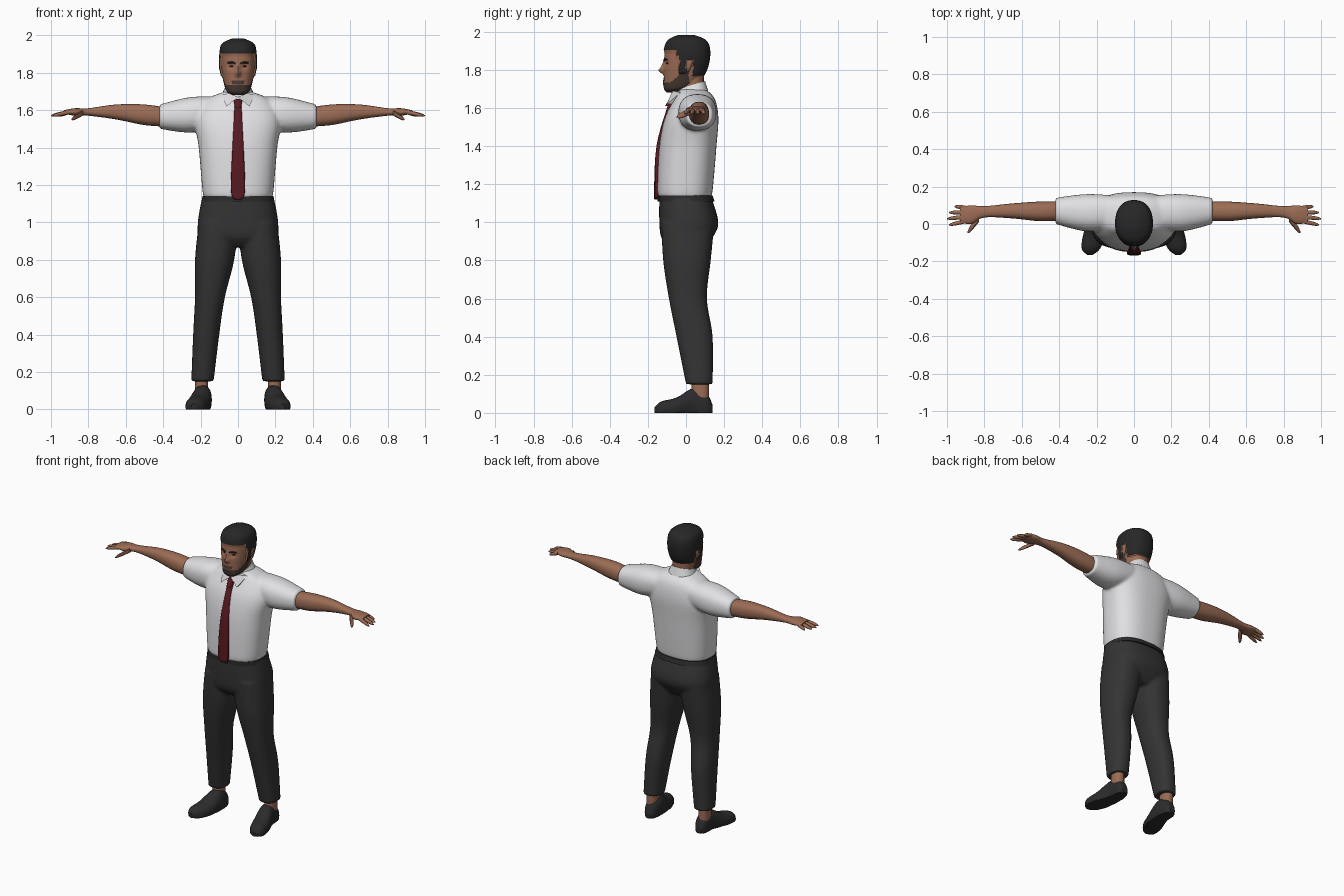
import bpy, bmesh, math
from mathutils import Vector

cube = bpy.data.objects.get("Cube")
if cube:
    bpy.data.objects.remove(cube, do_unlink=True)


def material(name, *colour):
    mat = bpy.data.materials.new(name)
    mat.use_nodes = True
    mat.diffuse_color = (*colour, 1)
    mat.node_tree.nodes["Principled BSDF"].inputs["Base Color"].default_value = (*colour, 1)
    return mat


SKIN = material("skin", .33, .15, .09)
HAIR = material("dark hair", .02, .02, .02)
BEARD = material("beard brown", .06, .04, .03)
LIP = material("lip", .2, .08, .06)
SHIRT = material("white shirt", .75, .75, .77)
TIE = material("red tie", .1, .01, .014)
CLOTH = material("charcoal cloth", .034, .034, .035)
LEATHER = material("black leather", .024, .024, .026)
EYE = material("eye dark", .03, .02, .02)
SIDES = {"left": 1, "right": -1}
made = []


def catmull(before, start, end, after, t):
    """Smoothly interpolate between two neighbouring key sections."""
    blend = []
    for a, b, c, d in zip(before, start, end, after):
        cubic = 3 * (b - c) + d - a
        square = 2 * a - 5 * b + 4 * c - d
        blend.append(b + t * (c - a + t * (square + t * cubic)) / 2)
    return blend


def loft(bm, axis, keys, power=2.3, sides=32, steps=5, mirror=1):
    """Skin rounded sections: (position, low, high, low, high), or
    (position, half width, low, high) when the part straddles the centre."""
    keys = [k if len(k) > 4 else (k[0], -k[1], *k[1:]) for k in keys]
    path = []
    for i, (start, end) in enumerate(zip(keys, keys[1:])):
        before, after = keys[max(i - 1, 0)], keys[min(i + 2, len(keys) - 1)]
        path += [catmull(before, start, end, after, step / steps) for step in range(steps)]
    path.append(keys[-1])
    along = "xyz".index(axis)
    across, up = [i for i in range(3) if i != along]
    rings = []
    for position, left, right, low, high in path:
        ring = []
        for k in range(sides):
            c, s = math.cos(math.tau * k / sides), math.sin(math.tau * k / sides)
            co = Vector()
            co[along] = position
            co[across] = (left + right + (right - left) * math.copysign(abs(c) ** (2 / power), c)) / 2
            co[up] = (low + high + (high - low) * math.copysign(abs(s) ** (2 / power), s)) / 2
            co.x *= mirror
            ring.append(bm.verts.new(co))
        rings.append(ring)
    for near, far in zip(rings, rings[1:]):
        for k in range(sides):
            bm.faces.new((near[k - 1], near[k], far[k], far[k - 1]))
    bm.faces.new(rings[0])
    bm.faces.new(rings[-1])


def finish(bm, name, *mats, fuse=False):
    bmesh.ops.recalc_face_normals(bm, faces=bm.faces)
    mesh = bpy.data.meshes.new(name)
    bm.to_mesh(mesh)
    bm.free()
    for mat in mats:
        mesh.materials.append(mat)
    ob = bpy.data.objects.new(name, mesh)
    bpy.context.collection.objects.link(ob)
    if fuse:
        remesh = ob.modifiers.new("fuse", "REMESH")
        remesh.mode = "VOXEL"
        remesh.voxel_size = .009
        remesh.use_smooth_shade = True
        soften = ob.modifiers.new("soften", "SMOOTH")
        soften.iterations = 6
    made.append(ob)


def part(name, mat, axis, keys, **options):
    bm = bmesh.new()
    loft(bm, axis, keys, **options)
    finish(bm, name, mat)


def paired(name, mat, axis, keys, **options):
    for label, sign in SIDES.items():
        part(f"{label}_{name}", mat, axis, keys, mirror=sign, **options)


def fused(name, mat, trunk, limb_axis, limb):
    """Merge a trunk and its two mirrored limbs into one surface."""
    bm = bmesh.new()
    loft(bm, "z", trunk, sides=48, power=2.5)
    for sign in SIDES.values():
        loft(bm, limb_axis, limb, mirror=sign)
    finish(bm, name, mat, fuse=True)


def digit(name, base, tip, radius, spread=1):
    """A rounded finger or thumb from base to tip."""
    base, tip = Vector(base), Vector(tip)
    keys = []
    for t in (0, .4, .8, 1):
        x, y, z = base.lerp(tip, t)
        r = radius * math.sqrt(1.05 - t ** 4)
        keys.append((x, y - r * spread, y + r * spread, z - r, z + r))
    paired(name, SKIN, "x", keys, sides=12, steps=3)


# Shirt: torso and short sleeves
fused("shirt", SHIRT,
      [(1.13, .18, -.14, .13), (1.17, .19, -.15, .14), (1.4, .21, -.14, .16),
       (1.55, .23, -.11, .17), (1.65, .18, -.06, .15), (1.7, .07, -.04, .1)],
      "x", [(.08, -.02, .15, 1.52, 1.67), (.25, -.04, .16, 1.48, 1.67), (.42, 0, .14, 1.5, 1.63)])

# Collar: band rising to the back, with two folded points
bm = bmesh.new()
loft(bm, "z", [(1.65, .1, -.06, .12), (1.72, .07, -.05, .1)])
for v in bm.verts:
    v.co.z += (v.co.y - .03) * .3
finish(bm, "collar", SHIRT)
for label, sign in SIDES.items():
    bm = bmesh.new()
    outline = [(0, -.07, 1.67), (.05, -.06, 1.69), (.09, -.02, 1.68), (.06, -.09, 1.62)]
    flap = bm.faces.new([bm.verts.new((x * sign, y - .01, z)) for x, y, z in outline])
    back = bmesh.ops.extrude_face_region(bm, geom=[flap], use_keep_orig=True)["geom"]
    moved = [g for g in back if isinstance(g, bmesh.types.BMVert)]
    bmesh.ops.translate(bm, verts=moved, vec=(0, .03, 0))
    finish(bm, label + "_collar_point", SHIRT)

# Tie: hanging blade and knot
part("tie_blade", TIE, "z",
     [(1.12, .004, -.166, -.15), (1.16, .037, -.168, -.14), (1.4, .03, -.155, -.12),
      (1.6, .02, -.1, -.07), (1.65, .015, -.08, -.05)], power=4, sides=16)
part("tie_knot", TIE, "z", [(1.61, .015, -.11, -.06), (1.66, .025, -.08, -.04)], power=3, sides=16)

# Trousers: seat and legs, then the belt
fused("trousers", CLOTH,
      [(.87, .1, -.09, .1), (.92, .2, -.13, .14), (1, .215, -.14, .17), (1.14, .19, -.14, .13)],
      "z", [(.15, .13, .25, 0, .14), (.4, .1, .24, -.05, .14), (.6, .07, .23, -.09, .11),
            (.8, .02, .23, -.12, .13), (1, 0, .21, -.13, .15)])
part("belt", LEATHER, "z", [(1.11, .195, -.145, .15), (1.14, .19, -.145, .14)], power=2.5, sides=48)
part("buckle", LEATHER, "y", [(-.15, .026, 1.11, 1.14), (-.14, .026, 1.11, 1.14)], power=6)

# Shoes, flattened on the ground, and ankles
for label, sign in SIDES.items():
    bm = bmesh.new()
    loft(bm, "y", [(.14, .17, .21, 0, .04), (.11, .15, .23, -.03, .1), (.04, .14, .24, -.03, .13),
                   (-.05, .15, .27, -.03, .08), (-.13, .18, .28, -.03, .06), (-.165, .22, .25, 0, .03)],
         mirror=sign)
    for v in bm.verts:
        v.co.z = max(v.co.z, 0)
    finish(bm, label + "_shoe", LEATHER)
paired("ankle", SKIN, "z", [(.08, .16, .23, .03, .12), (.2, .16, .23, .03, .12)])

# Arms and hands
paired("arm", SKIN, "x",
       [(.36, .02, .12, 1.51, 1.61), (.5, .015, .12, 1.52, 1.63), (.65, .03, .11, 1.55, 1.63),
        (.8, .035, .095, 1.57, 1.61), (.87, 0, .1, 1.57, 1.61), (.93, .01, .09, 1.58, 1.6)])
for i, name in enumerate(("index", "middle", "ring", "little")):
    digit(name + "_finger", (.9, .015 + .024 * i, 1.59), (1 - .01 * (i - 1) ** 2, .033 * i - .005, 1.57), .011)
digit("thumb", (.83, .03, 1.585), (.89, -.045, 1.55), .014, spread=1.4)

# Neck and head, with painted hair and beard and a sculpted face
part("neck", SKIN, "z", [(1.62, .08, -.05, .1), (1.7, .067, -.045, .093), (1.8, .066, -.03, .095)])
bm = bmesh.new()
loft(bm, "z", [(1.68, .03, -.1, -.03), (1.7, .06, -.115, .02), (1.74, .075, -.115, .07),
               (1.82, .09, -.115, .11), (1.9, .093, -.11, .12), (1.95, .08, -.09, .1),
               (1.975, .03, -.04, .04)], sides=96, steps=8)


def is_hair(c):
    """Fringe in front, sideburn before the ear, nape behind it."""
    if c.y < -.03:
        return c.z > (1.9 if c.y < -.045 else 1.87)
    if c.y < 0:
        return c.z > 1.79
    return c.z > (1.85 if c.y < .035 else 1.78)


def is_beard(c):
    cheek = 1.73 + max(0, c.y + .085) * .9
    moustache = abs(c.x) < .034 and 1.74 < c.z < 1.76 and c.y < -.08
    return c.y < .015 and (c.z < cheek or moustache)


def is_lip(c):
    return abs(c.x) < .023 and abs(c.z - 1.737) < .006 and c.y < -.08


def mound(co, x, z, width, height):
    return math.exp(-((co.x - x) / width) ** 2 - ((co.z - z) / height) ** 2)


for f in bm.faces:
    c = f.calc_center_median()
    f.material_index = 1 if is_hair(c) else 3 if is_lip(c) else 2 if is_beard(c) else 0
centre = Vector((0, .01, 1.84))
hair = {v for f in bm.faces if f.material_index == 1 for v in f.verts}
for v in bm.verts:
    if v in hair:
        v.co += (v.co - centre).normalized() * .008
    elif v.co.y < -.05:
        nose = .026 * mound(v.co, 0, 1.795, .014, .014) + .013 * mound(v.co, 0, 1.82, .01, .025)
        sockets = .012 * (mound(v.co, .036, 1.834, .02, .013) + mound(v.co, -.036, 1.834, .02, .013))
        mouth = .006 * mound(v.co, 0, 1.735, .025, .02)
        v.co.y += sockets - nose - mouth
finish(bm, "head", SKIN, HAIR, BEARD, LIP)

# Ears, eyes and brows
paired("ear", SKIN, "z", [(1.79, .08, .09, 0, .01), (1.81, .08, .098, 0, .025),
                          (1.84, .08, .102, 0, .035), (1.86, .085, .095, .01, .025)], sides=16)
paired("eye", EYE, "x", [(.022, -.1, -.09, 1.832, 1.835), (.034, -.104, -.09, 1.829, 1.839),
                         (.048, -.095, -.085, 1.832, 1.835)], sides=12)
paired("brow", HAIR, "x", [(.014, -.12, -.11, 1.846, 1.853), (.034, -.115, -.1, 1.85, 1.86),
                           (.056, -.104, -.09, 1.85, 1.856)], sides=12)

# Smooth shading with crisp hems
bpy.ops.object.select_all(action="DESELECT")
for ob in made:
    ob.select_set(True)
bpy.context.view_layer.objects.active = made[0]
bpy.ops.object.shade_smooth_by_angle(angle=math.radians(40))
